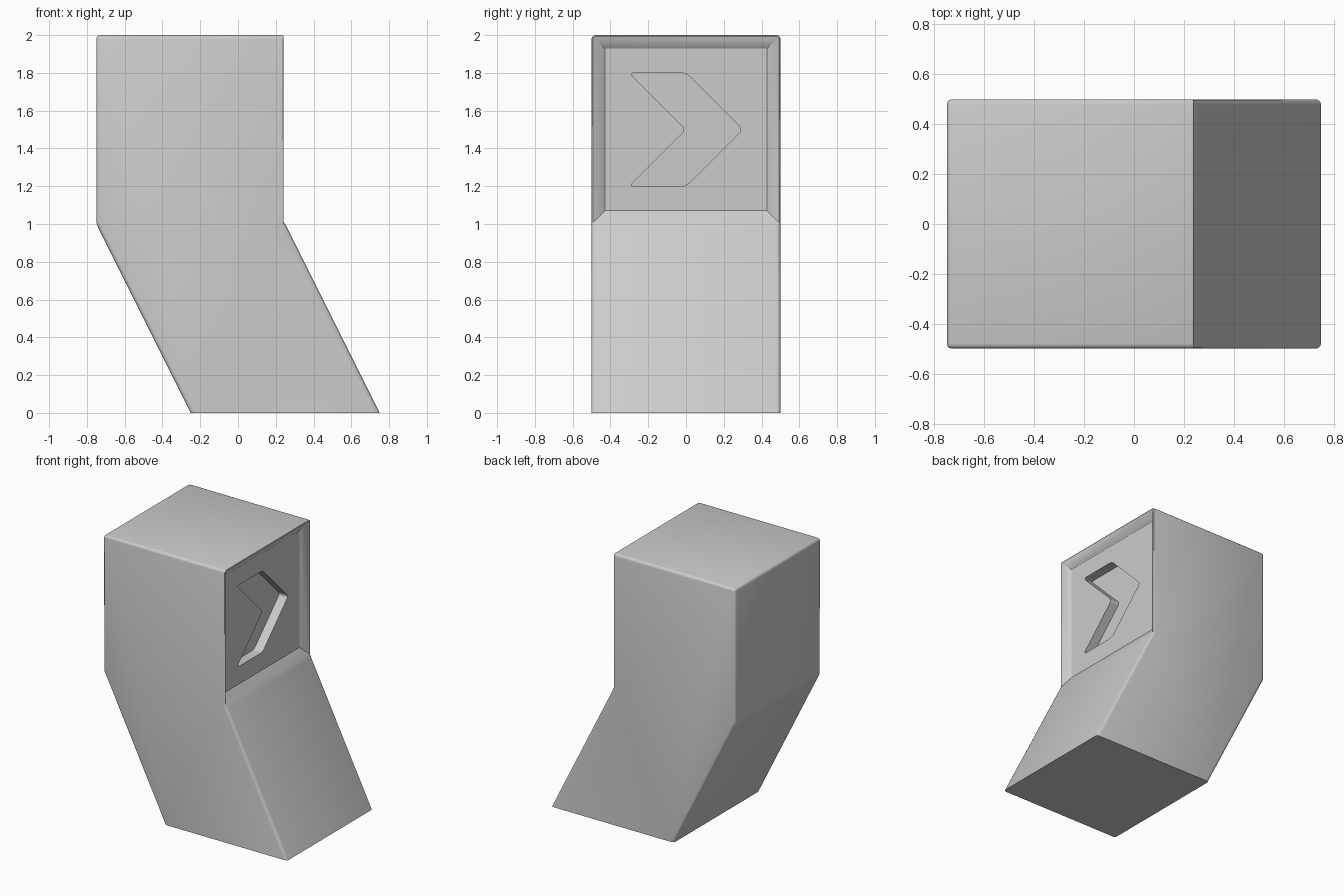
import bpy, bmesh

if "Cube" in bpy.data.objects:
    bpy.data.objects.remove(bpy.data.objects["Cube"])


def prism(name, points, direction):
    # Extrude a closed profile along a direction
    bm = bmesh.new()
    face = bm.faces.new([bm.verts.new(p) for p in points])
    new = bmesh.ops.extrude_face_region(bm, geom=[face])["geom"]
    bmesh.ops.translate(bm, vec=direction, verts=[g for g in new if isinstance(g, bmesh.types.BMVert)])
    bmesh.ops.recalc_face_normals(bm, faces=bm.faces)
    mesh = bpy.data.meshes.new(name)
    obj = bpy.data.objects.new(name, mesh)
    bpy.context.collection.objects.link(obj)
    return obj, bm


# Bent square column
profile = [(-.25, 0), (.75, 0), (.25, 1), (.25, 2), (-.75, 2), (-.75, 1)]
body, bm = prism("bent_post", [(x, -.5, z) for x, z in profile], (0, 1, 0))

# Sunken panel with sloping rim
outer = [e for e in bm.edges if max(v.co.z for v in e.verts) > .01]
panel = next(f for f in bm.faces if f.normal.x > .99)
bmesh.ops.inset_individual(bm, faces=[panel], thickness=.1, depth=-.05)

# Softened outer edges
bmesh.ops.bevel(bm, geom=outer, offset=.02, offset_type='OFFSET', segments=3,
                profile=.5, affect='EDGES', clamp_overlap=True)
bm.to_mesh(body.data)
bm.free()

# Rounded chevron cutter
chevron = [(-.3, 1.8), (0, 1.8), (.3, 1.5), (0, 1.2), (-.3, 1.2), (0, 1.5)]
depth = .07
cutter, bm = prism("chevron_cutter", [(.2 - depth, y, z) for y, z in chevron], (.4, 0, 0))
sides = [e for e in bm.edges if abs(e.verts[0].co.x - e.verts[1].co.x) > .1]
bmesh.ops.bevel(bm, geom=sides, offset=.025, offset_type='OFFSET', segments=4,
                profile=.5, affect='EDGES')
bm.to_mesh(cutter.data)
bm.free()
cutter.hide_render = True
cutter.hide_set(True)

# Chevron recess
cut = body.modifiers.new("chevron_recess", 'BOOLEAN')
cut.operation = 'DIFFERENCE'
cut.solver = 'EXACT'
cut.object = cutter
bpy.context.view_layer.objects.active = body
body.select_set(True)
bpy.ops.object.modifier_apply(modifier=cut.name)
bpy.data.objects.remove(cutter)
bpy.ops.object.shade_smooth_by_angle(angle=0.55)
